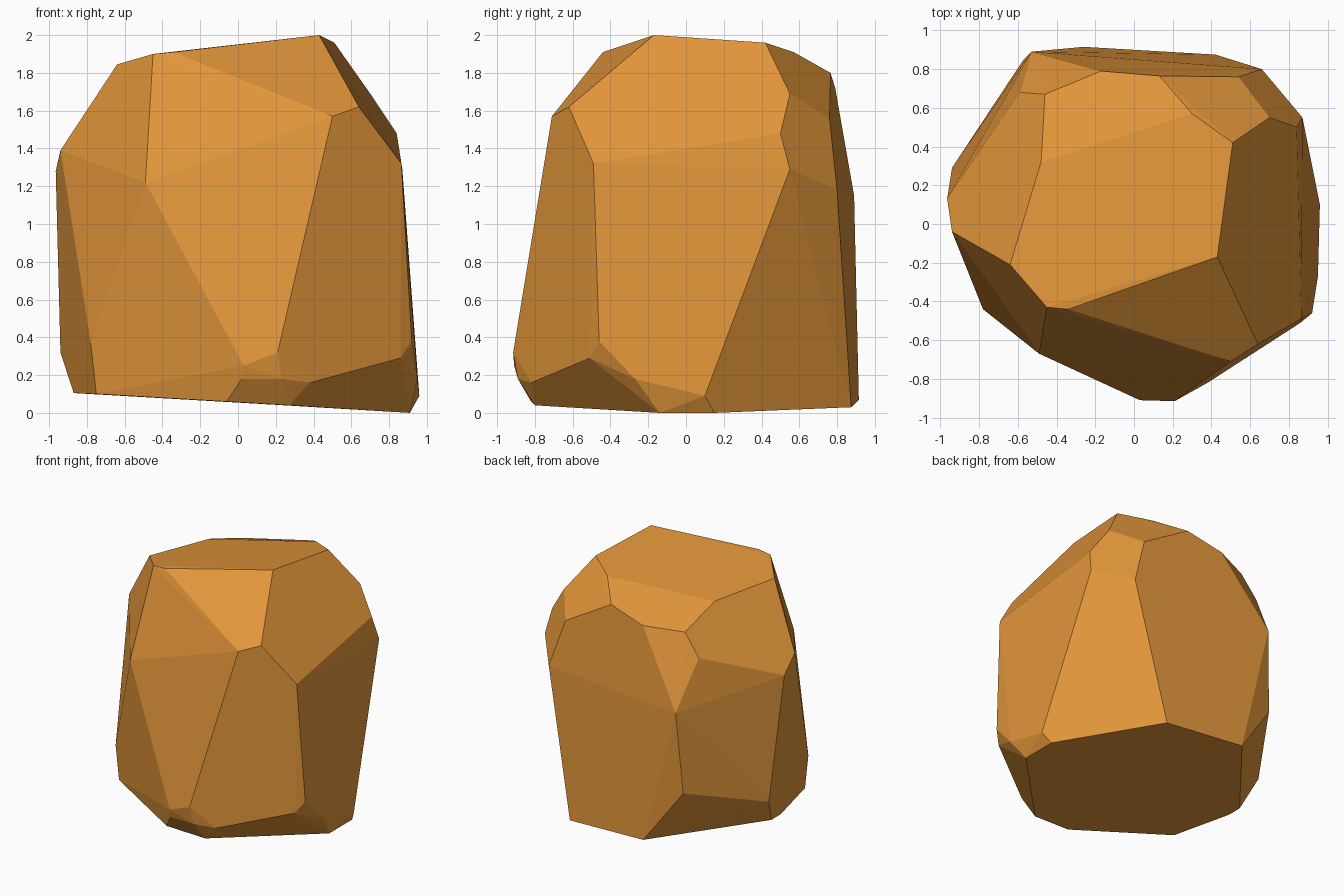
import bpy, bmesh, math

# Corner points of the faceted boulder, grouped by level
crown = [(.43, -.17, 2.0), (.51, .42, 1.96), (.30, .57, 1.91), (-.48, .32, 1.82),
         (-.64, -.21, 1.845), (-.45, -.43, 1.90), (-.34, -.44, 1.91)]
shoulder = [(.64, -.62, 1.62), (.50, -.71, 1.57), (.70, .55, 1.69), (.54, .76, 1.56),
            (.13, .765, 1.80), (-.17, .79, 1.72), (-.46, .67, 1.70), (-.59, .68, 1.53),
            (-.94, -.04, 1.39), (-.965, .13, 1.28)]
waist = [(.84, .50, 1.48), (.865, -.49, 1.32), (.87, .55, 1.29), (.66, .80, 1.18),
         (-.53, .89, 1.15), (-.49, -.67, 1.22), (-.57, .85, .50)]
foot = [(-.78, -.44, .37), (-.94, .29, .32), (.03, -.91, .25), (.21, -.915, .32),
        (.02, -.89, .18), (.23, -.89, .18), (.38, -.82, .16), (.86, -.51, .29),
        (.92, -.46, .38), (.95, -.27, .18), (.96, .10, .09)]
base = [(-.75, -.44, .10), (-.87, .04, .105), (-.87, .16, .105), (-.06, -.82, .06),
        (.27, -.80, .04), (.91, -.14, .0), (.91, .15, .0), (.42, .875, .03), (-.26, .915, .07)]

# Wrap the points in a convex skin and merge nearly flat neighbours
bm = bmesh.new()
for p in crown + shoulder + waist + foot + base:
    bm.verts.new(p)
hull = bmesh.ops.convex_hull(bm, input=bm.verts[:])
loose = [v for v in bm.verts if not v.link_faces]
bmesh.ops.delete(bm, geom=loose, context='VERTS')
bmesh.ops.dissolve_limit(bm, angle_limit=math.radians(2.5), verts=bm.verts[:], edges=bm.edges[:])
bmesh.ops.recalc_face_normals(bm, faces=bm.faces[:])

mesh = bpy.data.meshes.new("boulder")
bm.to_mesh(mesh)
bm.free()

# Single ochre colour
ochre = bpy.data.materials.new("ochre stone")
ochre.diffuse_color = (.75, .30, .042, 1)
mesh.materials.append(ochre)
bpy.context.collection.objects.link(bpy.data.objects.new("boulder", mesh))
